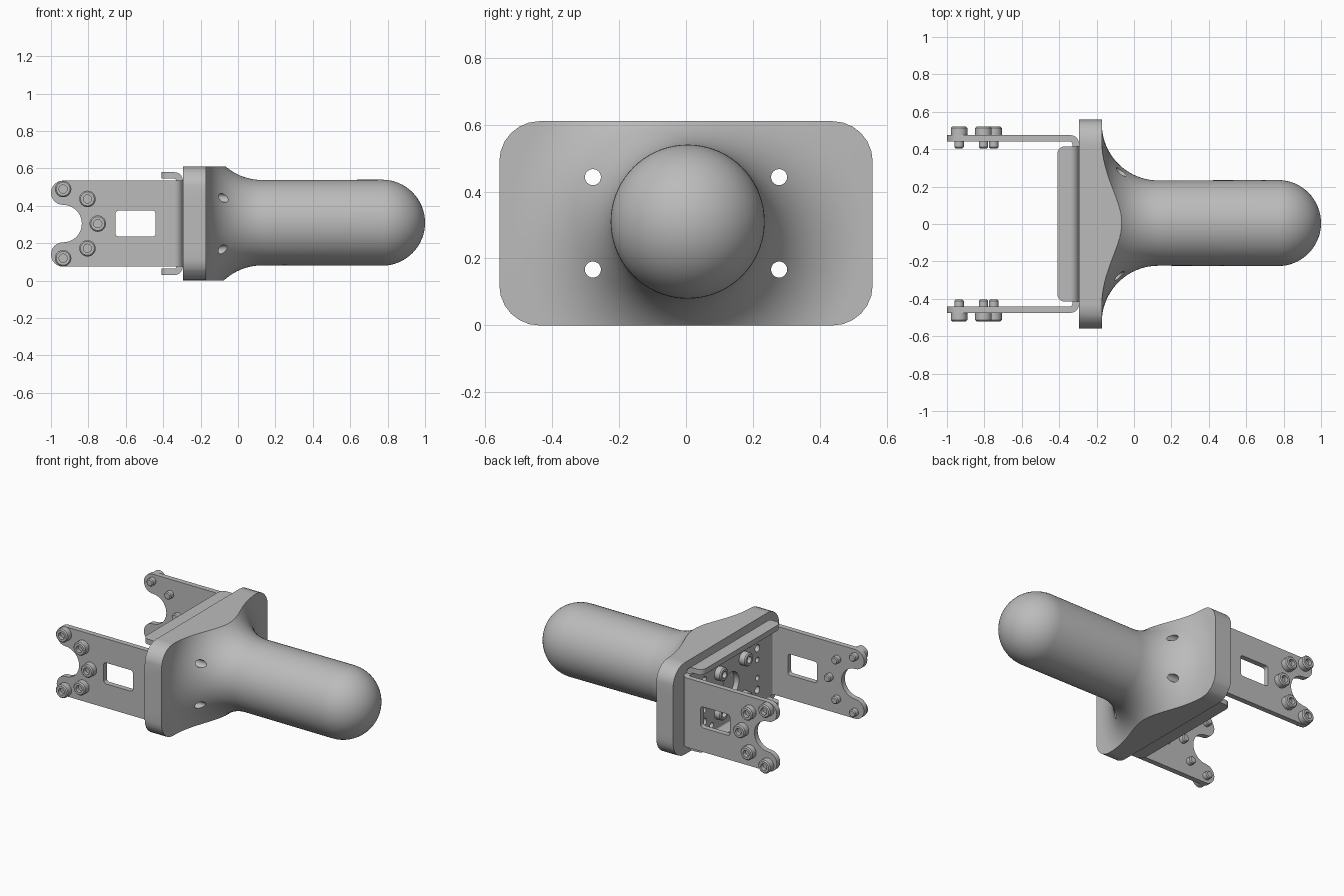
import bpy, bmesh
from math import cos, sin, radians
from mathutils import Vector, Matrix

if "Cube" in bpy.data.objects:
    bpy.data.objects.remove(bpy.data.objects["Cube"])

GREY = (0.5, 0.5, 0.5, 1)
grey = bpy.data.materials.new("plain grey")
grey.use_nodes = True
grey.diffuse_color = GREY
grey.node_tree.nodes["Principled BSDF"].inputs["Base Color"].default_value = GREY


def arc(cx, cy, r, start, end, steps=10):
    angles = [radians(start + (end - start) * i / steps) for i in range(steps + 1)]
    return [(cx + r * cos(a), cy + r * sin(a)) for a in angles]


def circle(cx, cy, r, steps=24):
    return arc(cx, cy, r, 0, 360, steps)[:-1]


def rounded(a0, a1, b0, b1, r, steps=6):
    """Rectangle with rounded corners."""
    return (arc(a1 - r, b1 - r, r, 0, 90, steps) + arc(a0 + r, b1 - r, r, 90, 180, steps)
            + arc(a0 + r, b0 + r, r, 180, 270, steps) + arc(a1 - r, b0 + r, r, 270, 360, steps))


def add_object(name, mesh):
    obj = bpy.data.objects.new(name, mesh)
    bpy.context.collection.objects.link(obj)
    return obj


def smooth(obj):
    obj.data.materials.clear()
    obj.data.materials.append(grey)
    bpy.ops.object.select_all(action="DESELECT")
    obj.select_set(True)
    bpy.context.view_layer.objects.active = obj
    bpy.ops.object.shade_smooth_by_angle(angle=radians(32))
    return obj


def baked_mesh(obj):
    bpy.context.view_layer.update()
    graph = bpy.context.evaluated_depsgraph_get()
    return bpy.data.meshes.new_from_object(obj.evaluated_get(graph))


def plate(name, loops, axis, lo, hi):
    """Extrude an outline with holes along an axis, between lo and hi."""
    curve = bpy.data.curves.new(name, "CURVE")
    curve.dimensions = "2D"
    curve.fill_mode = "BOTH"
    curve.extrude = (hi - lo) / 2
    for loop in loops:
        spline = curve.splines.new("POLY")
        spline.points.add(len(loop) - 1)
        for point, (a, b) in zip(spline.points, loop):
            point.co = (a, b, 0, 1)
        spline.use_cyclic_u = True
    helper = add_object(name + " outline", curve)
    mesh = baked_mesh(helper)
    bpy.data.objects.remove(helper)
    mid = (lo + hi) / 2
    for v in mesh.vertices:
        a, b, c = v.co
        v.co = {"x": (c + mid, a, b), "y": (a, c + mid, b), "z": (a, b, c + mid)}[axis]
    bm = bmesh.new()
    bm.from_mesh(mesh)
    bmesh.ops.remove_doubles(bm, verts=bm.verts, dist=0.0001)
    bmesh.ops.recalc_face_normals(bm, faces=bm.faces)
    bm.to_mesh(mesh)
    bm.free()
    return smooth(add_object(name, mesh))


def lathe(name, profile, steps):
    """Turn (height, radius) points around the z axis."""
    bm = bmesh.new()
    verts = [bm.verts.new((r, 0, h)) for h, r in profile]
    edges = [bm.edges.new(pair) for pair in zip(verts, verts[1:])]
    bmesh.ops.spin(bm, geom=verts + edges, cent=(0, 0, 0), axis=(0, 0, 1),
                   angle=radians(360), steps=steps)
    bmesh.ops.remove_doubles(bm, verts=bm.verts, dist=0.0001)
    bmesh.ops.recalc_face_normals(bm, faces=bm.faces)
    mesh = bpy.data.meshes.new(name)
    bm.to_mesh(mesh)
    bm.free()
    return add_object(name, mesh)


MID = 0.305
mount_holes = [circle(y, MID + z, 0.024) for y in (-0.278, 0.278) for z in (-0.138, 0.138)]

# Handle with domed end and flared foot, trimmed to the rounded flange
profile = [(-0.295, 0), (-0.295, 0.8), (-0.172, 0.8)]
profile += arc(0.13, 0.53, 0.302, 180, 270, 20)
profile += arc(0.77, 0, 0.23, 90, 0, 16)
handle = lathe("handle", profile, 72)
handle.data.transform(Matrix.Translation((0, 0.005, MID + 0.005)) @ Matrix.Rotation(radians(90), 4, "Y"))
trim = plate("flange trim", [rounded(-0.5575, 0.5575, 0, 0.61, 0.12)] + mount_holes, "x", -0.5, 1.2)
cut = handle.modifiers.new("trim", "BOOLEAN")
cut.operation = "INTERSECT"
cut.solver = "EXACT"
cut.object = trim
trimmed = baked_mesh(handle)
handle.modifiers.clear()
handle.data = trimmed
bpy.data.objects.remove(trim)
smooth(handle)

# Bracket back plate with its pattern of holes
LOW, HIGH = 0.075, 0.535
back = [(-0.43, LOW), (0.43, LOW), (0.43, HIGH), (-0.43, HIGH)]
small_holes = [circle(y, MID + z, 0.018, 16) for y in (-0.278, 0.278) for z in (-0.06, 0.06)]
small_holes += [circle(y, MID + z, 0.018, 16) for y in (-0.2, 0.2) for z in (-0.19, 0.19)]
plate("bracket_back", [back, circle(0, MID, 0.085)] + mount_holes + small_holes, "x", -0.33, -0.295)

# Top and bottom stiffening lips with their bends
for label, z, side in (("top", HIGH, 1), ("bottom", LOW, -1)):
    lo, hi = sorted((z + side * 0.01, z + side * 0.045))
    lip = arc(-0.37, 0.375, 0.04, 90, 180, 6) + arc(-0.37, -0.375, 0.04, 180, 270, 6)
    plate(label + "_lip", [lip + [(-0.34, -0.415), (-0.34, 0.415)]], "z", lo, hi)
    bend = arc(-0.34, z, 0.045, 0, 90 * side) + arc(-0.34, z, 0.01, 90 * side, 0)
    plate(label + "_bend", [bend], "y", -0.415, 0.415)

# Side arms with forked ends and windows
arm = [(-0.34, LOW), (-0.34, HIGH)]
arm += arc(-0.935, 0.47, 0.065, 90, 270, 12)
arm += arc(-0.935, MID, 0.1, 90, -90, 20)[1:-1]
arm += arc(-0.935, 0.14, 0.065, 90, 270, 12)
window = rounded(-0.655, -0.44, 0.235, 0.375, 0.018, 4)
for label, side in (("front", -1), ("back", 1)):
    lo, hi = sorted((side * 0.44, side * 0.475))
    plate(label + "_arm", [arm, window], "y", lo, hi)
    y = side * 0.43
    bend = arc(-0.34, y, 0.045, 0, 90 * side) + arc(-0.34, y, 0.01, 90 * side, 0)
    plate(label + "_arm_bend", [bend], "z", LOW, HIGH)

# Socket head bolts, all sharing one mesh
bolt = smooth(lathe("bolt", [(-0.07, 0), (-0.07, 0.019), (-0.064, 0.025), (0, 0.025), (0, 0.044),
                             (0.038, 0.044), (0.045, 0.037), (0.045, 0.022), (0.02, 0.022),
                             (0.02, 0)], 24))
places = []
for x, z in ((-0.935, 0.185), (-0.805, 0.132), (-0.75, 0)):
    for up in ((1, -1) if z else (1,)):
        for side in (-1, 1):
            places.append(((x, side * 0.475, MID + up * z), (0, side, 0)))
for y in (-0.13, 0.13):
    for z in (-0.13, 0.13):
        places.append(((-0.33, y, MID + z), (-1, 0, 0)))
for i, (spot, facing) in enumerate(places):
    copy = bolt if i == 0 else add_object("bolt", bolt.data)
    copy.location = spot
    copy.rotation_euler = Vector(facing).to_track_quat("Z", "Y").to_euler()
